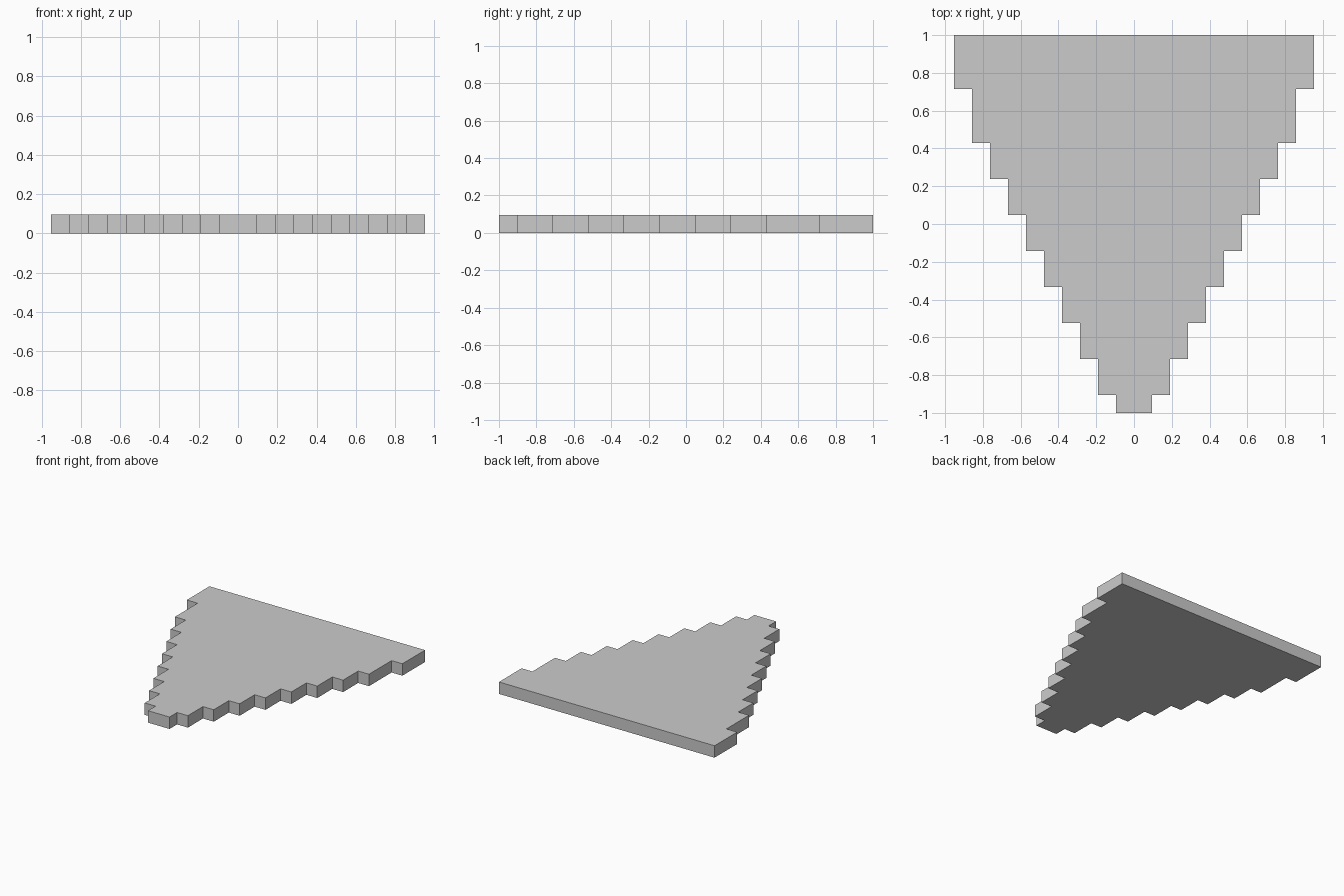
import bpy, bmesh

if "Cube" in bpy.data.objects:
    bpy.data.objects.remove(bpy.data.objects["Cube"])

U = 2 / 21  # one grid step of the stepped outline

# Row boundaries along y, in steps from the narrow front tip
rows = [0, 1, 3, 5, 7, 9, 11, 13, 15, 18, 21]

# Right-hand staircase: each row is one step wider per side
right = []
for i in range(len(rows) - 1):
    half = (i + 1) * U
    right += [(half, rows[i] * U - 1), (half, rows[i + 1] * U - 1)]
outline = right + [(-x, y) for x, y in reversed(right)]

# Stepped slab: one outline face extruded upward
bm = bmesh.new()
base = bm.faces.new([bm.verts.new((x, y, 0)) for x, y in outline])
top = bmesh.ops.extrude_face_region(bm, geom=[base], use_keep_orig=True)
bmesh.ops.translate(bm, vec=(0, 0, U),
                    verts=[v for v in top["geom"] if isinstance(v, bmesh.types.BMVert)])
bmesh.ops.recalc_face_normals(bm, faces=bm.faces)

mesh = bpy.data.meshes.new("stepped_slab")
bm.to_mesh(mesh)
bm.free()
slab = bpy.data.objects.new("stepped_slab", mesh)
bpy.context.collection.objects.link(slab)
